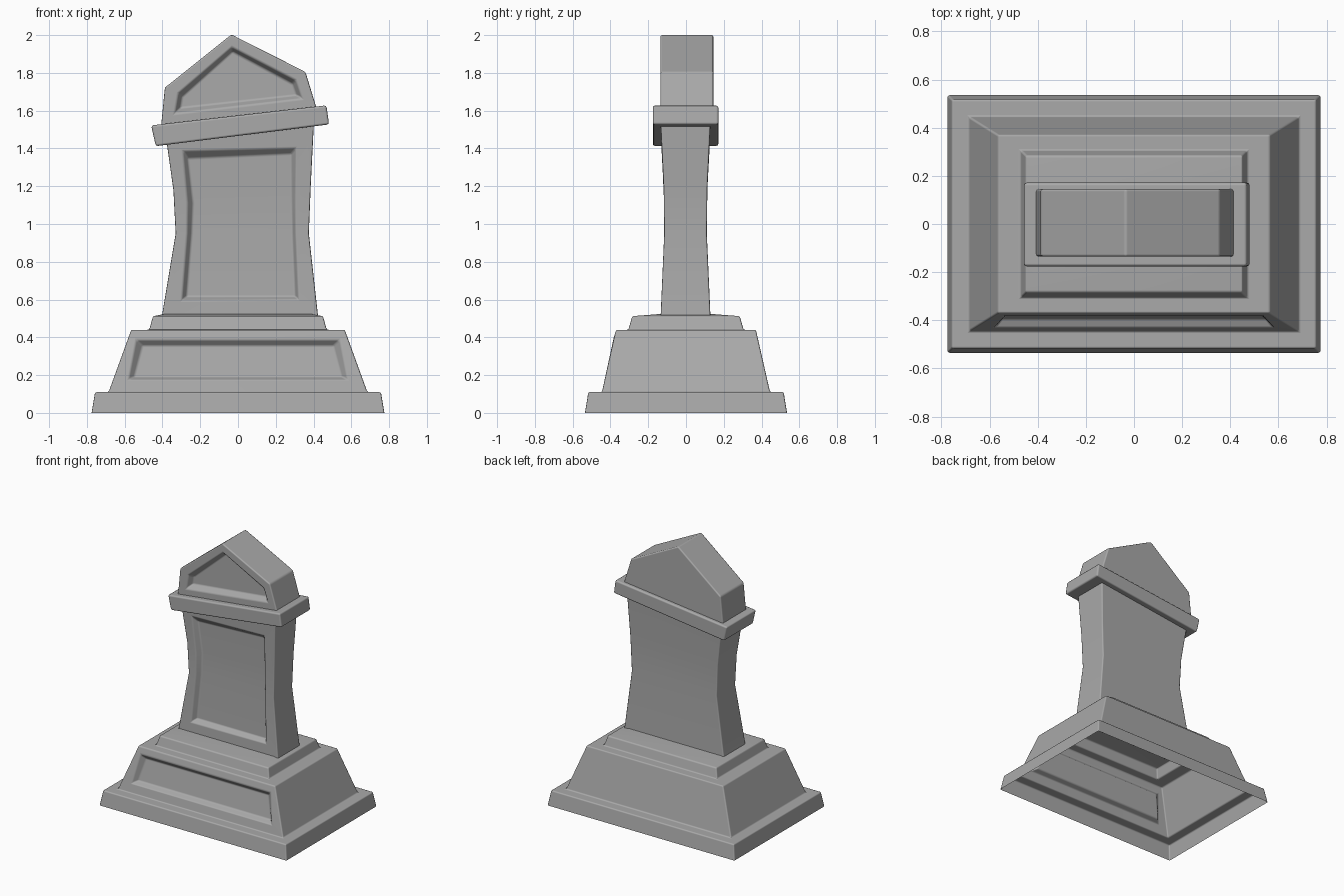
import bpy, bmesh, math

cube = bpy.data.objects.get("Cube")
if cube:
    bpy.data.objects.remove(cube, do_unlink=True)

stone = bpy.data.materials.new("grey_stone")
stone.use_nodes = True
GREY = (0.4, 0.4, 0.4, 1)
stone.diffuse_color = GREY
stone.node_tree.nodes["Principled BSDF"].inputs["Base Color"].default_value = GREY


def loft(loops, cap_start=True, rows=False):
    """Skin a chain of equal-length point loops and cap the ends."""
    bm = bmesh.new()
    rings = [[bm.verts.new(p) for p in loop] for loop in loops]
    n = len(rings[0])
    for a, b in zip(rings, rings[1:]):
        for i in range(n):
            j = (i + 1) % n
            bm.faces.new((a[i], a[j], b[j], b[i]))
    for ring in ([rings[0]] if cap_start else []) + [rings[-1]]:
        if rows:
            for i in range(n // 2 - 1):
                bm.faces.new((ring[i], ring[i + 1], ring[n - 2 - i], ring[n - 1 - i]))
        else:
            bm.faces.new(ring)
    bmesh.ops.recalc_face_normals(bm, faces=bm.faces)
    return bm


def finish(name, bm, bevel):
    """Turn a bmesh into an object with softly worn edges."""
    bm.normal_update()
    mesh = bpy.data.meshes.new(name)
    bm.to_mesh(mesh)
    bm.free()
    mesh.materials.append(stone)
    obj = bpy.data.objects.new(name, mesh)
    bpy.context.collection.objects.link(obj)
    bpy.ops.object.select_all(action='DESELECT')
    obj.select_set(True)
    bpy.context.view_layer.objects.active = obj
    bpy.ops.object.shade_smooth_by_angle(angle=math.radians(50))
    mod = obj.modifiers.new("worn_edges", 'BEVEL')
    mod.width = bevel
    mod.segments = 2
    mod.limit_method = 'ANGLE'
    mod.angle_limit = math.radians(25)
    mod.harden_normals = True
    return obj


def at_y(points, y):
    """Place a front outline (x, z) at depth y, a number or a function of z."""
    return [(x, y(z) if callable(y) else y, z) for x, z in points]


# Stepped plinth: hollow shell, open underneath
def rect(hx, hy, z):
    return [(-hx, -hy, z), (hx, -hy, z), (hx, hy, z), (-hx, hy, z)]


bm = loft([rect(0.775, 0.535, 0), rect(0.757, 0.517, 0.11), rect(0.685, 0.445, 0.11),
           rect(0.565, 0.37, 0.44), rect(0.47, 0.305, 0.44), rect(0.45, 0.285, 0.512),
           rect(0.38, 0.12, 0.525)], cap_start=False)
bm.normal_update()
if bm.faces[0].normal.y > 0:
    bmesh.ops.reverse_faces(bm, faces=bm.faces)
    bm.normal_update()

# Sunken panel in the sloping front of the plinth
front = next(f for f in bm.faces
             if f.normal.y < -0.9 and 0.25 < f.calc_center_median().z < 0.3)
bmesh.ops.inset_individual(bm, faces=[front], thickness=0.05)


def shape_panel(low, high, sink):
    for v in front.verts:
        hx, z = high if v.co.z > 0.27 else low
        v.co = (math.copysign(hx, v.co.x), -0.468 + 0.212 * z + sink, z)


shape_panel((0.58, 0.175), (0.54, 0.387), 0)
bmesh.ops.inset_individual(bm, faces=[front], thickness=0.02)
shape_panel((0.55, 0.19), (0.505, 0.355), 0.035)
finish("plinth", bm, 0.009)

# Waisted slab with a sunken front panel
slab = [(-0.405, 0.5), (-0.33, 0.95), (-0.342, 1.18), (-0.38, 1.45),
        (0.402, 1.54), (0.385, 1.2), (0.375, 0.95), (0.425, 0.5)]
opening = [(-0.298, 0.595), (-0.27, 0.95), (-0.268, 1.11), (-0.292, 1.388),
           (0.308, 1.403), (0.303, 1.13), (0.305, 0.95), (0.32, 0.6)]
floor = [(-0.272, 0.615), (-0.245, 0.95), (-0.238, 1.11), (-0.265, 1.347),
         (0.282, 1.372), (0.286, 1.13), (0.289, 0.95), (0.303, 0.615)]


def half_depth(z):
    return 0.115 + 0.02 * min(1, ((z - 1) / 0.48) ** 2)


bm = loft([at_y(slab, lambda z: half_depth(z) - 0.005),
           at_y(slab, lambda z: -half_depth(z)),
           at_y(opening, lambda z: -half_depth(z)),
           at_y(floor, lambda z: 0.035 - half_depth(z))], rows=True)
finish("slab", bm, 0.009)

# Crooked ledge
ledge = [(-0.435, 1.412), (-0.46, 1.522), (0.468, 1.628), (0.482, 1.527)]
finish("ledge", loft([at_y(ledge, 0.172), at_y(ledge, -0.176)]), 0.012)

# Gabled crown with a sunken front panel
gable = [(-0.408, 1.51), (-0.387, 1.722), (-0.035, 2.003), (0.357, 1.805), (0.42, 1.6)]
mouth = [(-0.335, 1.585), (-0.317, 1.692), (-0.032, 1.937), (0.307, 1.762), (0.34, 1.665)]
inner = [(-0.305, 1.613), (-0.295, 1.675), (-0.03, 1.913), (0.288, 1.742), (0.31, 1.68)]
finish("gable_crown", loft([at_y(gable, 0.145), at_y(gable, -0.135),
                            at_y(mouth, -0.135), at_y(inner, -0.095)]), 0.01)
